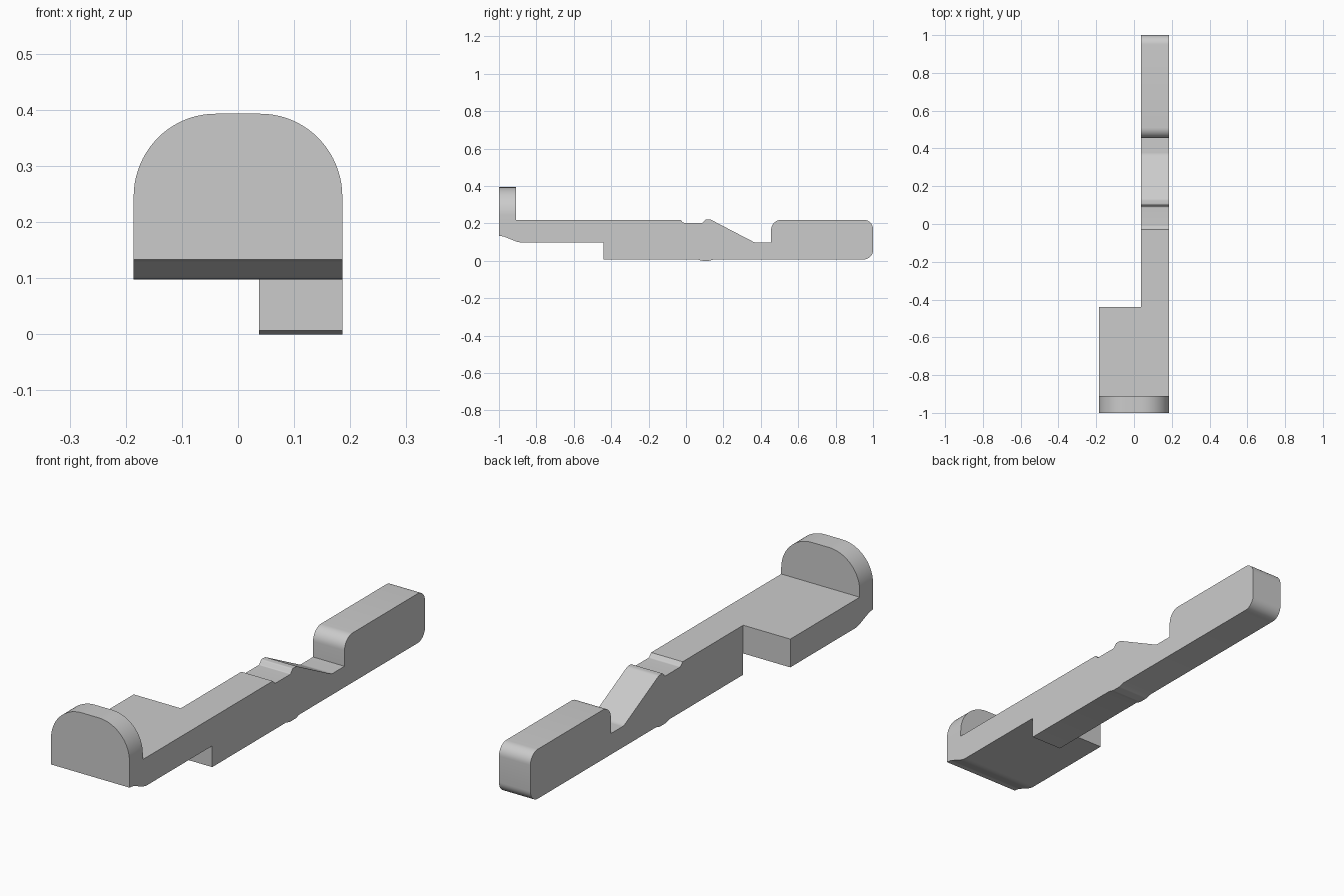
import bpy, math
from mathutils import Vector

cube = bpy.data.objects.get("Cube")
if cube:
    bpy.data.objects.remove(cube, do_unlink=True)

grey = bpy.data.materials.new("plain_grey")
grey.use_nodes = True
colour = (0.6, 0.6, 0.6, 1)
grey.diffuse_color = colour
grey.node_tree.nodes["Principled BSDF"].inputs["Base Color"].default_value = colour


def fillet(corners, steps=10):
    """Round each (a, b, radius) corner of a closed profile."""
    out = []
    for i, (a, b, r) in enumerate(corners):
        p = Vector((a, b))
        if r == 0:
            out.append(p)
            continue
        u = (Vector(corners[i - 1][:2]) - p).normalized()
        v = (Vector(corners[(i + 1) % len(corners)][:2]) - p).normalized()
        half = u.angle(v) / 2
        centre = p + (u + v).normalized() * (r / math.sin(half))
        start = p + u * (r / math.tan(half)) - centre
        end = p + v * (r / math.tan(half)) - centre
        sweep = math.pi - 2 * half
        for k in range(steps + 1):
            t = k / steps
            out.append(centre + (start * math.sin((1 - t) * sweep)
                                 + end * math.sin(t * sweep)) / math.sin(sweep))
    return out


def extrude(name, profile, low, high, place):
    """Sweep a closed profile between two depths; place maps (a, b, depth) to xyz."""
    n = len(profile)
    verts = [place(p[0], p[1], d) for d in (low, high) for p in profile]
    faces = [list(range(n))[::-1], list(range(n, 2 * n))]
    faces += [(i, (i + 1) % n, n + (i + 1) % n, n + i) for i in range(n)]
    mesh = bpy.data.meshes.new(name)
    mesh.from_pydata(verts, [], faces)
    mesh.materials.append(grey)
    obj = bpy.data.objects.new(name, mesh)
    bpy.context.collection.objects.link(obj)
    bpy.ops.object.select_all(action="DESELECT")
    obj.select_set(True)
    bpy.context.view_layer.objects.active = obj
    bpy.ops.object.mode_set(mode="EDIT")
    bpy.ops.mesh.select_all(action="SELECT")
    bpy.ops.mesh.normals_make_consistent(inside=False)
    bpy.ops.object.mode_set(mode="OBJECT")
    bpy.ops.object.shade_smooth_by_angle(angle=math.radians(30))
    return obj


def along_x(a, b, d):
    return (d, a, b)


def along_y(a, b, d):
    return (a, d, b)


SIDE, INNER, TOP, BASE = 0.186, 0.037, 0.219, 0.007
STEP, BACK = -0.44, -0.91

# Wide front platform with a swept-up lower lip
platform = fillet([(-1, 0.133, 0), (-0.975, 0.13, 0.05), (-0.895, 0.098, 0.1),
                   (STEP, 0.098, 0), (STEP, TOP, 0), (-1, TOP, 0)])
extrude("front_platform", platform, -SIDE, SIDE, along_x)

# Upright end plate with a rounded top
plate = [(-SIDE, TOP), (SIDE, TOP)]
arc = [(0.04 + 0.146 * math.cos(t * math.pi / 40),
        0.245 + 0.148 * math.sin(t * math.pi / 40)) for t in range(21)]
plate += arc + [(-x, z) for x, z in reversed(arc)]
extrude("end_plate", plate, -1, BACK, along_y)

# Long narrow bar: notch, ramp, slot and rounded tail block
bar = fillet([(STEP, BASE, 0), (0.06, BASE, 0), (0.085, 0, 0.02), (0.125, 0, 0.02),
              (0.15, BASE, 0), (1, BASE, 0.05), (1, TOP, 0.05), (0.455, TOP, 0.055),
              (0.455, 0.097, 0), (0.368, 0.097, 0.04), (0.13, TOP + 0.002, 0.03),
              (0.104, TOP + 0.002, 0.01), (0.09, 0.203, 0.008),
              (-0.015, 0.203, 0.012), (-0.03, TOP, 0), (STEP, TOP, 0)])
extrude("long_bar", bar, INNER, SIDE, along_x)
